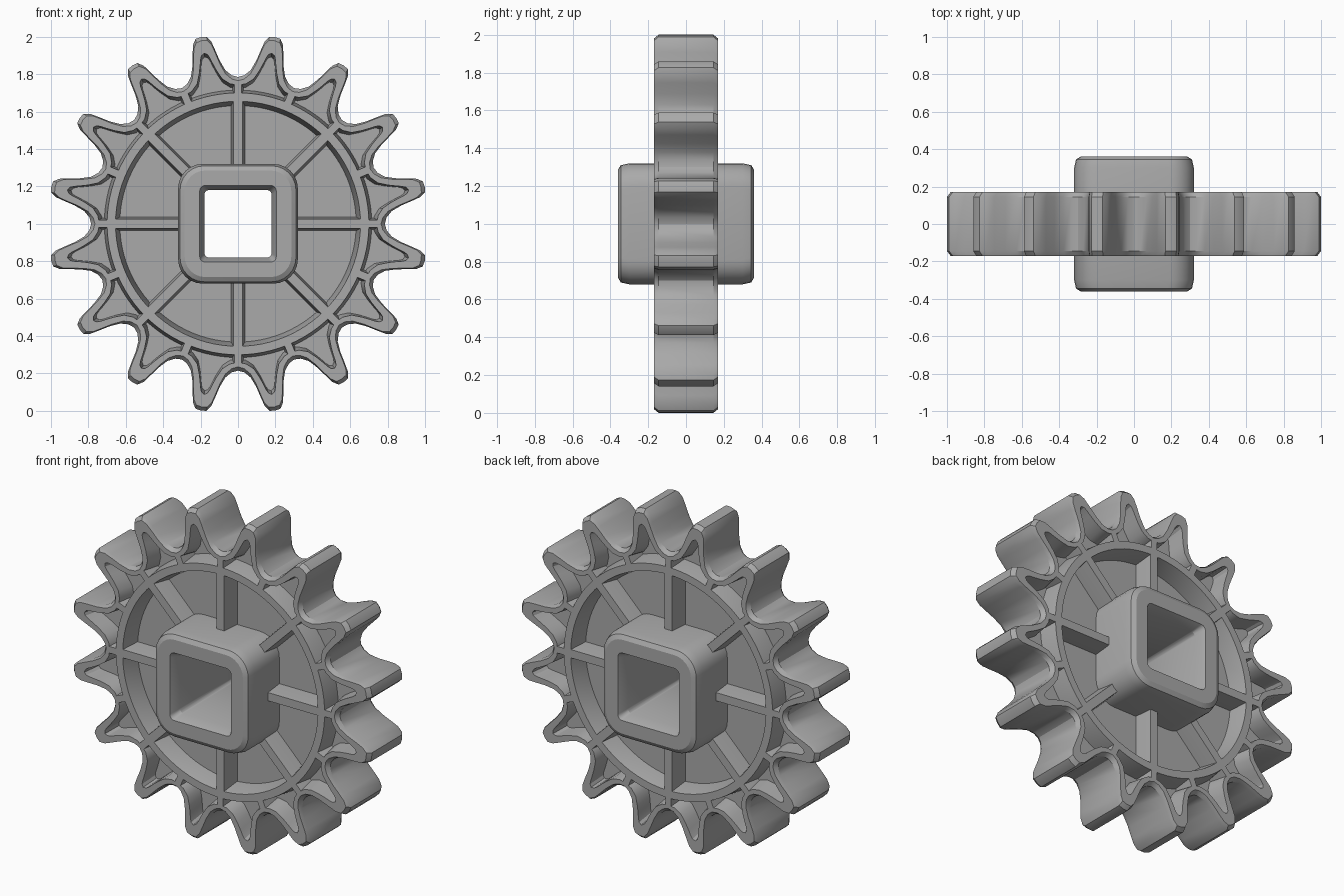
import bpy, bmesh
from math import sin, cos, pi, radians

cube = bpy.data.objects.get("Cube")
if cube:
    bpy.data.objects.remove(cube, do_unlink=True)

TEETH, SPOKES = 16, 8
FACE, FLOOR = 0.17, 0.06          # half depths of the rim and of the web

steel = bpy.data.materials.new("grey_steel")
steel.use_nodes = True
GREY = (0.4, 0.4, 0.4, 1)
steel.diffuse_color = GREY
steel.node_tree.nodes["Principled BSDF"].inputs["Base Color"].default_value = GREY


def finish(name, bm):
    bmesh.ops.recalc_face_normals(bm, faces=bm.faces)
    mesh = bpy.data.meshes.new(name)
    bm.to_mesh(mesh)
    bm.free()
    mesh.materials.append(steel)
    obj = bpy.data.objects.new(name, mesh)
    obj.location.z = 1
    bpy.context.collection.objects.link(obj)
    bpy.ops.object.select_all(action='DESELECT')
    obj.select_set(True)
    bpy.context.view_layer.objects.active = obj
    bpy.ops.object.shade_smooth_by_angle(angle=radians(25))
    return obj


def loft(name, loops):
    """Skin closed loops, joining the last one back to the first."""
    bm = bmesh.new()
    rows = [[bm.verts.new(p) for p in loop] for loop in loops]
    n = len(rows[0])
    for a, b in zip(rows, rows[1:] + rows[:1]):
        for i in range(n):
            j = (i + 1) % n
            bm.faces.new((a[i], a[j], b[j], b[i]))
    return finish(name, bm)


def mirrored(section):
    """Complete a front half section with its rear half."""
    return section + [(*s[:-1], -s[-1]) for s in reversed(section)]


def polar(points, y):
    return [(r * sin(a), y, r * cos(a)) for a, r in points]


# Toothed rim and web: half-tooth outlines as (degrees from tooth axis, radius)
OUTER = [(0, 1.018), (1.7, 1.014), (2.9, .985), (3.7, .94),
         (4.8, .88), (6.5, .825), (8.8, .795), (11.25, .785)]
INNER = [(0, .93), (1, .92), (1.6, .9), (2.2, .87),
         (3.2, .83), (5, .78), (8, .75), (11.25, .742)]
HOLLOW = [(a, .27) for a, r in INNER]


def tooth_loop(half, shrink, y):
    tooth = [(-a, r) for a, r in reversed(half[1:])] + half[:-1]
    pitch = 360 / TEETH
    return polar([(radians((k + .5) * pitch + a), r - shrink)
                  for k in range(TEETH) for a, r in tooth], y)


rim_section = mirrored([(HOLLOW, 0, -FLOOR), (INNER, .02, -FLOOR), (INNER, 0, -FACE),
                        (OUTER, .02, -FACE), (OUTER, 0, -FACE + .025)])
loft("toothed_rim", [tooth_loop(*s) for s in rim_section])

# Round rib standing on both sides of the web
ring_section = mirrored([(.632, -FLOOR), (.655, -FACE), (.7, -FACE), (.715, -FLOOR)])
STEPS = 96
loft("ring_rib", [polar([(2 * pi * i / STEPS, r) for i in range(STEPS)], y)
                  for r, y in ring_section])


# Drafted radial ribs
def radial_ribs(name, count, start, end, top, base):
    bm = bmesh.new()
    profile = [(-base, 0), (-base, -FLOOR), (-top, -FACE), (top, -FACE),
               (base, -FLOOR), (base, FLOOR), (top, FACE), (-top, FACE), (-base, FLOOR)]
    for k in range(count):
        a = 2 * pi * k / count
        ends = [[bm.verts.new((r * sin(a) + x * cos(a), y, r * cos(a) - x * sin(a)))
                 for x, y in profile] for r in (start, end)]
        for i in range(len(profile)):
            j = i - 1
            bm.faces.new((ends[0][j], ends[0][i], ends[1][i], ends[1][j]))
        for cap in ends:
            bm.faces.new(cap)
    return finish(name, bm)


radial_ribs("spokes", SPOKES, .28, .66, .025, .037)
radial_ribs("valley_struts", TEETH, .69, .76, .02, .03)


# Square hub with a square bore
def rounded_square(half, corner, y, arc=6):
    loop = []
    for q in range(4):
        c = half - corner
        cx, cz = [(c, c), (-c, c), (-c, -c), (c, -c)][q]
        for i in range(arc + 1):
            a = pi / 2 * (q + i / arc)
            loop.append((cx + corner * cos(a), y, cz + corner * sin(a)))
    return loop


hub_section = mirrored([(.18, .025, -.3), (.205, .03, -.36), (.285, .11, -.36),
                        (.31, .13, -.345), (.32, .13, -.3)])
loft("square_hub", [rounded_square(*s) for s in hub_section])
